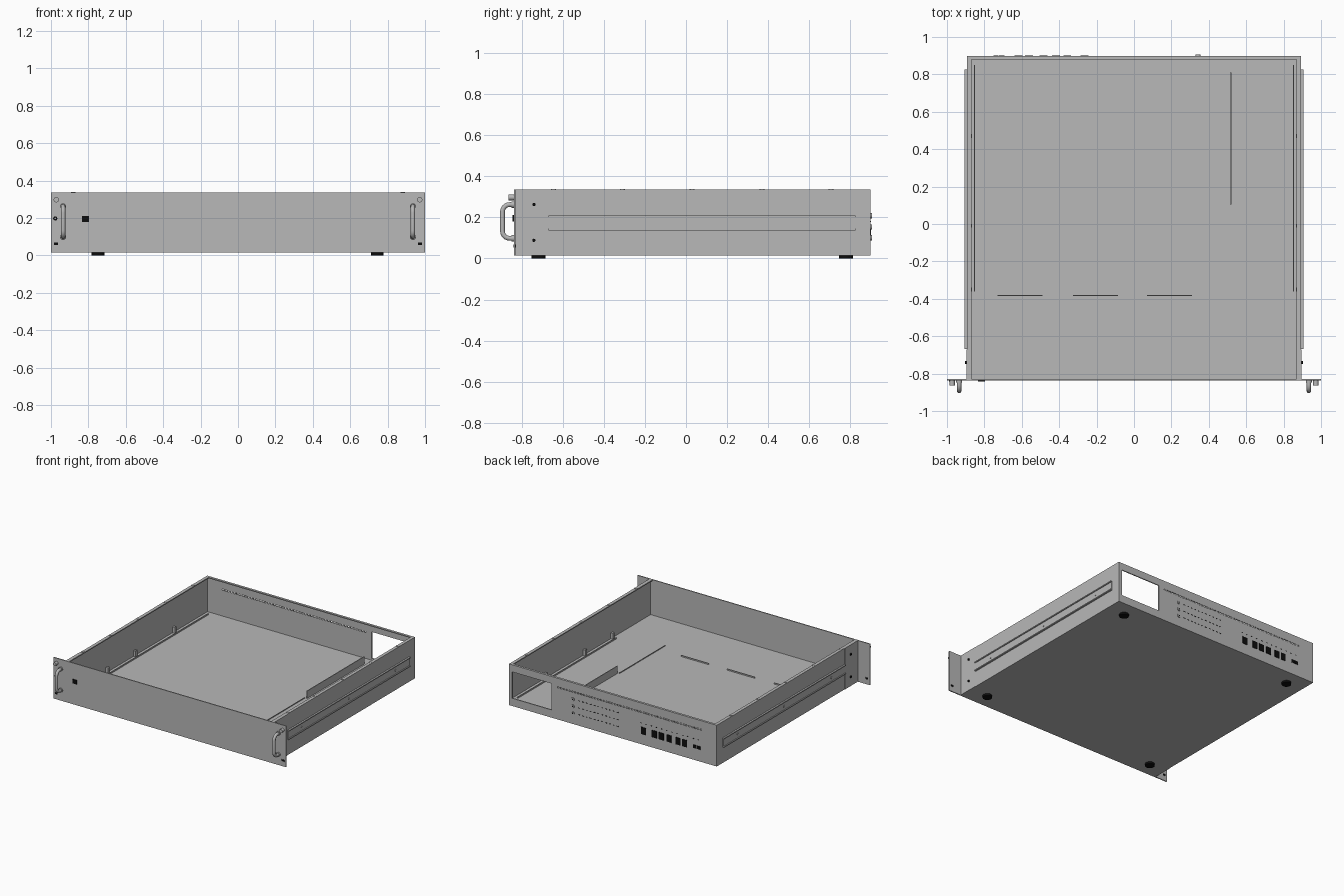
import bpy
import bmesh
import math
from mathutils import Vector

cube = bpy.data.objects.get("Cube")
if cube:
    bpy.data.objects.remove(cube, do_unlink=True)


def material(name, value):
    m = bpy.data.materials.new(name)
    m.use_nodes = True
    color = (value, value, value, 1)
    m.diffuse_color = color
    m.node_tree.nodes["Principled BSDF"].inputs["Base Color"].default_value = color
    return m


GREY = material("sheet_metal_grey", 0.48)
BLACK = material("black_plastic", 0.004)


def finish(name, bm, mat):
    mesh = bpy.data.meshes.new(name)
    bm.to_mesh(mesh)
    bm.free()
    mesh.materials.append(mat)
    obj = bpy.data.objects.new(name, mesh)
    bpy.context.collection.objects.link(obj)
    return obj


def boxes(name, spans, mat=GREY):
    """One object made of boxes, each given as x, y and z spans."""
    bm = bmesh.new()
    for span in spans:
        lo, hi = (Vector(corner) for corner in zip(*span))
        verts = bmesh.ops.create_cube(bm, size=1)["verts"]
        bmesh.ops.scale(bm, vec=hi - lo, verts=verts)
        bmesh.ops.translate(bm, vec=(lo + hi) / 2, verts=verts)
    return finish(name, bm, mat)


def around(c, size):
    return (c - size / 2, c + size / 2)


def discs(name, centres, axis, radius, depth, mat=GREY, sides=20):
    """One object made of short cylinders along an axis."""
    bm = bmesh.new()
    turn = Vector((0, 0, 1)).rotation_difference(Vector(axis)).to_matrix()
    for c in centres:
        verts = bmesh.ops.create_cone(bm, cap_ends=True, segments=sides, radius1=radius,
                                      radius2=radius, depth=depth)["verts"]
        bmesh.ops.rotate(bm, matrix=turn, verts=verts)
        bmesh.ops.translate(bm, vec=c, verts=verts)
    obj = finish(name, bm, mat)
    bpy.ops.object.select_all(action="DESELECT")
    obj.select_set(True)
    bpy.context.view_layer.objects.active = obj
    bpy.ops.object.shade_smooth_by_angle()
    return obj


W, FRONT, BACK = 0.893, -0.83, 0.898
BASE, TOP, FLOOR, T = 0.015, 0.335, 0.06, 0.008
SIDES = ((-1, "right"), (1, "left"))
X, Y, Z = (1, 0, 0), (0, 1, 0), (0, 0, 1)

# Tray, front panel and back wall
boxes("floor_pan", [((-W, W), (FRONT, BACK), (BASE, FLOOR))])
boxes("front_panel", [((-1, 1), (FRONT - T, FRONT), (BASE, TOP))])
back_wall = boxes("back_wall", [((-W, W), (BACK - T, BACK), (FLOOR, TOP))])

# Window and row of vent slots through the back wall
through = (BACK - 0.05, BACK + 0.05)
slots = [(around(-0.755 + i * 0.0245, 0.014), through, around(0.265, 0.01)) for i in range(51)]
cutter = boxes("back_cutter", [((0.526, 0.865), through, (0.075, 0.28))] + slots)
cutter.hide_render = True
cutter.hide_viewport = True
cut = back_wall.modifiers.new("openings", "BOOLEAN")
cut.object = cutter
cut.solver = "EXACT"
bpy.context.view_layer.objects.active = back_wall
bpy.ops.object.modifier_apply(modifier=cut.name)
bpy.data.objects.remove(cutter, do_unlink=True)

# Folded rim on the open top
boxes("back_rim", [((-W, W), (0.88, BACK), (TOP - T, TOP))])
RIM_NUTS = [-0.645, -0.31, 0.03, 0.37, 0.705]

for s, side in SIDES:
    def sx(a, b, s=s):
        return tuple(sorted((s * a, s * b)))

    # Side wall with its rim
    boxes(side + "_wall", [(sx(W - T, W), (FRONT, BACK), (FLOOR, TOP)),
                           (sx(0.868, W), (FRONT, BACK), (TOP - T, TOP))])
    discs(side + "_rim_nuts", [(s * 0.88, y, TOP) for y in RIM_NUTS], Z, 0.012, 0.006)

    # Rack ear bracket and its screws
    boxes(side + "_ear_bracket", [(sx(W, W + 0.003), (FRONT, -0.67), (BASE, TOP))])
    discs(side + "_bracket_screws", [(s * 0.899, -0.74, z) for z in (0.088, 0.263)],
          X, 0.008, 0.01, BLACK, 12)

    # Slide rail with raised lips
    run = (-0.668, 0.825)
    boxes(side + "_slide_rail", [(sx(W, 0.899), run, (0.137, 0.21)),
                                 (sx(W, 0.906), run, (0.137, 0.145)),
                                 (sx(W, 0.906), run, (0.202, 0.21))])
    discs(side + "_rail_screws", [(s * 0.9, y, 0.173) for y in (-0.5, 0.08, 0.65)],
          X, 0.008, 0.006, GREY, 12)

    # Inner clips and floor strip beside the wall
    boxes(side + "_inner_clips", [(sx(0.865, W - T), around(y, 0.02), (FLOOR, 0.105))
                                  for y in (-0.35, -0.01, 0.47)])
    boxes(side + "_floor_strip", [(sx(0.85, 0.856), (-0.36, 0.85), (FLOOR, 0.07))])

    # Pull handle: a rounded bow of round bar
    bend, out, low, high = 0.035, -0.893, 0.098, 0.262
    path = [(FRONT, low)]
    for cz, start in ((low + bend, -90), (high - bend, 0)):
        for k in range(7):
            a = math.radians(start + k * 15)
            path.append((out + bend - bend * math.cos(a), cz + bend * math.sin(a)))
    path.append((FRONT, high))
    curve = bpy.data.curves.new(side + "_handle", "CURVE")
    curve.dimensions = "3D"
    curve.bevel_depth = 0.012
    curve.bevel_resolution = 3
    curve.use_fill_caps = True
    spline = curve.splines.new("POLY")
    spline.points.add(len(path) - 1)
    for p, (y, z) in zip(spline.points, path):
        p.co = (s * 0.935, y, z, 1)
    curve.materials.append(GREY)
    bpy.context.collection.objects.link(bpy.data.objects.new(side + "_handle", curve))
    discs(side + "_handle_collars", [(s * 0.935, -0.842, z) for z in (low, high)], Y, 0.016, 0.012)

    # Thumb screw and lower mounting hole on the ear
    discs(side + "_thumb_screw", [(s * 0.972, -0.85, 0.297)], Y, 0.014, 0.026)
    boxes(side + "_ear_hole", [(around(s * 0.974, 0.022), (-0.84, -0.828), around(0.061, 0.014))], BLACK)

# Front power switch and indicator
boxes("power_switch", [(around(-0.815, 0.036), (-0.843, FRONT), around(0.195, 0.032))], BLACK)
discs("front_indicator", [(-0.977, -0.84, 0.197)], Y, 0.011, 0.006, BLACK)
discs("indicator_centre", [(-0.977, -0.843, 0.197)], Y, 0.004, 0.004, GREY, 12)

# Back connectors: a row of tall sockets and one wide socket
plate = (BACK - 0.002, BACK + 0.003)
sockets = [(around(x, 0.042), plate, around(0.123, 0.055))
           for x in (-0.265, -0.357, -0.417, -0.483, -0.561, -0.617)]
sockets += [(around(x, 0.028), plate, around(0.12, 0.025)) for x in (-0.707, -0.738)]
boxes("back_sockets", sockets, BLACK)
ROWS = (0.1, 0.153, 0.208)
discs("back_terminals", [(0.343, BACK, z) for z in ROWS], Y, 0.013, 0.014)
discs("terminal_tips", [(0.343, BACK + 0.0065, z) for z in ROWS], Y, 0.005, 0.002, BLACK, 12)

# Small dash marks beside the terminals and above the sockets
dashes = [(around(0.29 - i * 0.033, 0.014), (BACK, BACK + 0.001), around(z, 0.005))
          for z in ROWS for i in range(11)]
dashes += [(around(-0.24 - i * 0.045, 0.012), (BACK, BACK + 0.001), around(0.18, 0.005))
           for i in range(12)]
boxes("back_marks", dashes, BLACK)

# Divider and low bent tabs on the floor
boxes("divider", [((0.514, 0.52), (0.105, 0.81), (FLOOR, 0.118))])
boxes("floor_tabs", [((0.5, 0.504), (-0.46, 0.1), (FLOOR, 0.066))]
      + [(around(x, 0.24), (-0.385, -0.38), (FLOOR, 0.07)) for x in (0.19, -0.205, -0.61)])

# Feet
discs("feet", [(x, y, 0.008) for x in (-0.748, 0.745) for y in (-0.718, 0.778)],
      Z, 0.034, 0.016, BLACK, 24)
